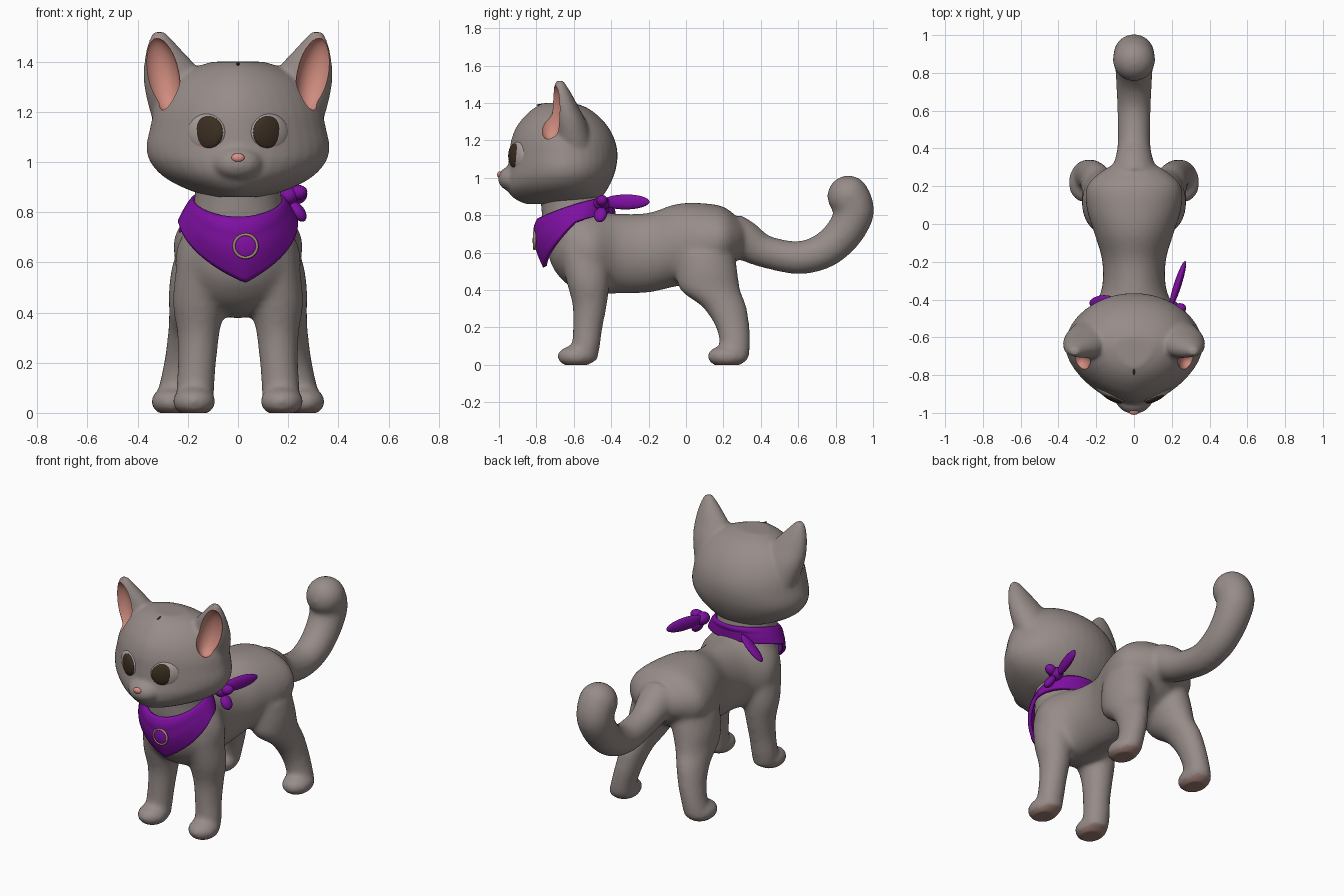
import bpy, bmesh
from math import sin, cos, pi, copysign
from mathutils import Vector, Matrix, Euler

if "Cube" in bpy.data.objects:
    bpy.data.objects.remove(bpy.data.objects["Cube"])


def material(name, rgb):
    m = bpy.data.materials.new(name)
    m.use_nodes = True
    m.diffuse_color = (*rgb, 1)
    bsdf = next(n for n in m.node_tree.nodes if n.type == 'BSDF_PRINCIPLED')
    bsdf.inputs["Base Color"].default_value = (*rgb, 1)
    bsdf.inputs["Roughness"].default_value = 0.7
    return m


FUR = material("grey fur", (.31, .265, .25))
PINK = material("ear pink", (.62, .26, .21))
NOSE = material("nose pink", (.72, .28, .25))
PAD = material("paw pad", (.33, .2, .17))
EYE = material("eye grey", (.4, .35, .33))
IRIS = material("dark brown", (.045, .028, .016))
CLOTH = material("purple cloth", (.21, .005, .36))
METAL = material("tan metal", (.36, .25, .17))


def finish(name, bm, *mats):
    bmesh.ops.recalc_face_normals(bm, faces=bm.faces)
    me = bpy.data.meshes.new(name)
    bm.to_mesh(me)
    bm.free()
    me.shade_smooth()
    for m in mats:
        me.materials.append(m)
    ob = bpy.data.objects.new(name, me)
    bpy.context.collection.objects.link(ob)
    return ob


def bake(ob, *mats):
    """Apply the modifiers and reset the material slots."""
    bpy.context.view_layer.update()
    dg = bpy.context.evaluated_depsgraph_get()
    me = bpy.data.meshes.new_from_object(ob.evaluated_get(dg))
    ob.modifiers.clear()
    ob.data = me
    me.materials.clear()
    for m in mats:
        me.materials.append(m)
    me.shade_smooth()
    return me


def fuse(ob, voxel, rounds):
    """Melt overlapping volumes into one soft skin."""
    r = ob.modifiers.new("fuse", 'REMESH')
    r.mode = 'VOXEL'
    r.voxel_size = voxel
    s = ob.modifiers.new("soften", 'SMOOTH')
    s.factor = .5
    s.iterations = rounds


def ball(bm, loc, radii, rot=None, n=32):
    mat = Matrix.LocRotScale(Vector(loc), rot, Vector(radii))
    bmesh.ops.create_uvsphere(bm, u_segments=n, v_segments=n // 2, radius=1, matrix=mat)


def ellipsoid(name, loc, radii, mat, rot=None, n=32):
    bm = bmesh.new()
    ball(bm, loc, radii, rot, n)
    return finish(name, bm, mat)


def spline(rows, steps=6):
    """Smoothly interpolate rows of numbers."""
    pts = [rows[0], *rows, rows[-1]]
    out = []
    for a, b, c, d in zip(pts, pts[1:], pts[2:], pts[3:]):
        for k in range(steps):
            t = k / steps
            out.append([q + .5 * t * (r - p + t * (2 * p - 5 * q + 4 * r - s + t * (3 * (q - r) + s - p)))
                        for p, q, r, s in zip(a, b, c, d)])
    return out + [list(rows[-1])]


def loft(bm, rings):
    rows = [[bm.verts.new(p) for p in ring] for ring in rings]
    n = len(rows[0])
    for a, b in zip(rows, rows[1:]):
        for i in range(n):
            bm.faces.new((a[i], a[(i + 1) % n], b[(i + 1) % n], b[i]))
    bm.faces.new(rows[0])
    bm.faces.new(rows[-1])


ANGLES = [2 * pi * i / 40 for i in range(40)]


def column(bm, rows, side=1):
    """Upright limb from rows of x, y, z, half width, half depth."""
    loft(bm, [[Vector((side * (x + rx * cos(a)), y + ry * sin(a), z)) for a in ANGLES]
              for x, y, z, rx, ry in spline(rows)])


# Body: torso, neck, legs and tail fused together
bm = bmesh.new()
torso = [(-.735, .64, .05, .06), (-.7, .63, .14, .13), (-.62, .62, .22, .2), (-.5, .6, .25, .22),
         (-.36, .595, .175, .213), (-.2, .6, .168, .213), (-.05, .64, .21, .22), (.08, .65, .25, .215),
         (.2, .67, .25, .175), (.28, .675, .17, .11), (.33, .67, .08, .07)]
loft(bm, [[Vector((rx * cos(a), y, z + rz * sin(a))) for a in ANGLES]
          for y, z, rx, rz in spline(torso)])
column(bm, [(0, -.6, .66, .2, .14), (0, -.6, .75, .19, .165), (0, -.605, .85, .175, .17), (0, -.62, .97, .17, .17)])
front_leg = [(.14, -.55, .62, .1, .13), (.155, -.525, .45, .105, .115), (.158, -.515, .32, .085, .092),
             (.163, -.525, .2, .076, .079), (.17, -.535, .1, .076, .075), (.17, -.545, .02, .07, .07)]
hind_leg = [(.13, .1, .6, .13, .16), (.15, .11, .5, .125, .165), (.17, .13, .4, .105, .16),
            (.195, .205, .31, .085, .118), (.22, .25, .2, .075, .09), (.245, .262, .1, .072, .08),
            (.26, .26, .03, .075, .075)]
for side in (1, -1):
    column(bm, front_leg, side)
    column(bm, hind_leg, side)
    ball(bm, (side * .175, -.587, .045), (.087, .102, .06))
    ball(bm, (side * .262, .22, .045), (.086, .108, .06))
tail = spline([(.25, .69, .12), (.31, .665, .108), (.42, .607, .087), (.6, .573, .088), (.74, .612, .095),
               (.84, .7, .1), (.895, .8, .106), (.89, .86, .11), (.868, .9, .112)])
rings = []
for i, (y, z, r) in enumerate(tail):
    before, after = tail[max(i - 1, 0)], tail[min(i + 1, len(tail) - 1)]
    d = Vector((0, after[0] - before[0], after[1] - before[1])).normalized()
    up = Vector((0, -d.z, d.y))
    rings.append([Vector((r * cos(a), y, z)) + up * r * sin(a) for a in ANGLES])
loft(bm, rings)
ball(bm, (0, .868, .9), (.113, .113, .113))
body = finish("body", bm, FUR)
fuse(body, .014, 12)
me = bake(body, FUR, PAD)
for v in me.vertices:
    v.co.z = max(v.co.z, 0)
for p in me.polygons:
    p.material_index = int(p.normal.z < -.6 and p.center.z < .03)

# Head: wedge-faced skull, muzzle and ears
bm = bmesh.new()
skull = [(.86, .1, -.86, -.55), (.89, .2, -.92, -.46), (.94, .295, -.96, -.42), (1, .35, -.965, -.39),
         (1.06, .365, -.952, -.372), (1.13, .352, -.945, -.366), (1.2, .335, -.935, -.38),
         (1.27, .3, -.908, -.415), (1.33, .25, -.862, -.468), (1.375, .18, -.81, -.53), (1.4, .1, -.76, -.6)]
rings = []
for z, rx, front, back in spline(skull, 4):
    ring = []
    for a in ANGLES:
        power = 1.21 if cos(a) > 0 else 1
        reach = (front if cos(a) > 0 else back) + .65
        ring.append(Vector((rx * copysign(abs(sin(a)) ** power, sin(a)),
                            -.65 + reach * abs(cos(a)) ** power, z)))
    rings.append(ring)
loft(bm, rings)
ball(bm, (0, -.92, .995), (.1, .085, .07))
ear = [(.19, -.59, 1.13, .14, .11), (.235, -.62, 1.28, .135, .095), (.27, -.645, 1.38, .105, .07),
       (.3, -.665, 1.46, .062, .047), (.315, -.675, 1.518, .025, .02)]
for side in (1, -1):
    column(bm, ear, side)
head = finish("head", bm, FUR)
fuse(head, .011, 7)
hollows = []
for side in (1, -1):
    hollow = ellipsoid("ear_hollow", (0, 0, 0), (1, 1, 1), PINK, n=48)
    hollow.matrix_world = Matrix.LocRotScale(Vector((side * .306, -.722, 1.35)),
                                             Euler((0, side * .2, side * .25)), Vector((.07, .075, .15)))
    hollow.hide_render = True
    cut = head.modifiers.new("hollow", 'BOOLEAN')
    cut.operation = 'DIFFERENCE'
    cut.object = hollow
    hollows.append(hollow)
me = bake(head, FUR, PINK)
inverse = [h.matrix_world.inverted() for h in hollows]
for p in me.polygons:
    p.material_index = int(any((m @ p.center).length < 1.02 for m in inverse))
me.set_sharp_from_angle(angle=.7)
for h in hollows:
    bpy.data.objects.remove(h)

# Face: lens-shaped eyes, irises, nose and crown mark
for side, label in ((1, "left"), (-1, "right")):
    turn = Euler((pi / 2, 0, side * .5))
    axes = turn.to_matrix()
    spot = Vector((side * .125, -.895, 1.115))
    eye = ellipsoid(label + "_eye", spot, (.085, .078, .032), EYE, turn, 48)
    eye.data.materials.append(PINK)
    for p in eye.data.polygons:
        p.material_index = int(p.center.z < 1.068)
    ellipsoid(label + "_iris", spot + axes @ Vector((-side * .014, .003, .014)), (.066, .066, .021), IRIS, turn, 48)
ellipsoid("nose", (0, -.995, 1.017), (.026, .015, .018), NOSE)
ellipsoid("crown_mark", (0, -.73, 1.389), (.009, .07, .009), IRIS)

# Neckerchief: a band with a point hanging in front
bm = bmesh.new()
COUNT, STEPS = 96, 14
grid = []
for i in range(COUNT):
    a = -pi + 2 * pi * i / COUNT
    f = (1 + cos(a)) / 2
    top = .89 - .11 * f ** 1.5
    drop = .09 + .17 * max(0, 1 - abs(a - .12) / 1.5)
    col = []
    for j in range(STEPS + 1):
        t = j / STEPS
        rx = .175 + .06 * t ** .7
        ry = .185 + f * (.03 * sin(pi * t) - .03 * t) + .008 * sin(pi * min(1, t * 3))
        col.append(bm.verts.new((rx * sin(a), -.605 - ry * cos(a), top - drop * t)))
    grid.append(col)
for i in range(COUNT):
    a, b = grid[i], grid[(i + 1) % COUNT]
    for j in range(STEPS):
        bm.faces.new((a[j], b[j], b[j + 1], a[j + 1]))
scarf = finish("neckerchief", bm, CLOTH)
thick = scarf.modifiers.new("thickness", 'SOLIDIFY')
thick.thickness = .022
thick.offset = -.5


def leaf(name, start, end, width, depth):
    a, b = Vector(start), Vector(end)
    ellipsoid(name, (a + b) / 2, (width, depth, (b - a).length / 2), CLOTH, (b - a).to_track_quat('Z', 'Y'))


# Knot and loose ends
ellipsoid("knot", (.2, -.45, .865), (.04, .045, .038), CLOTH)
leaf("long_end", (.19, -.45, .87), (.272, -.195, .872), .02, .04)
leaf("short_end", (.215, -.45, .84), (.265, -.465, .765), .035, .025)
leaf("upper_loop", (.2, -.46, .87), (.275, -.44, .885), .03, .03)
leaf("back_end", (-.1, -.405, .86), (-.235, -.42, .72), .035, .018)

# Plain round tag with a metal rim
ellipsoid("tag", (.03, -.808, .665), (.046, .012, .046), CLOTH)
bm = bmesh.new()
rings = [[Vector((.03 + (.046 + .006 * cos(b)) * cos(a), -.81 + .008 * sin(b), .665 + (.046 + .006 * cos(b)) * sin(a)))
          for a in ANGLES] for b in [2 * pi * k / 8 for k in range(8)]]
rows = [[bm.verts.new(p) for p in ring] for ring in rings]
for k in range(8):
    a, b = rows[k], rows[(k + 1) % 8]
    for i in range(40):
        bm.faces.new((a[i], a[(i + 1) % 40], b[(i + 1) % 40], b[i]))
finish("tag_rim", bm, METAL)
